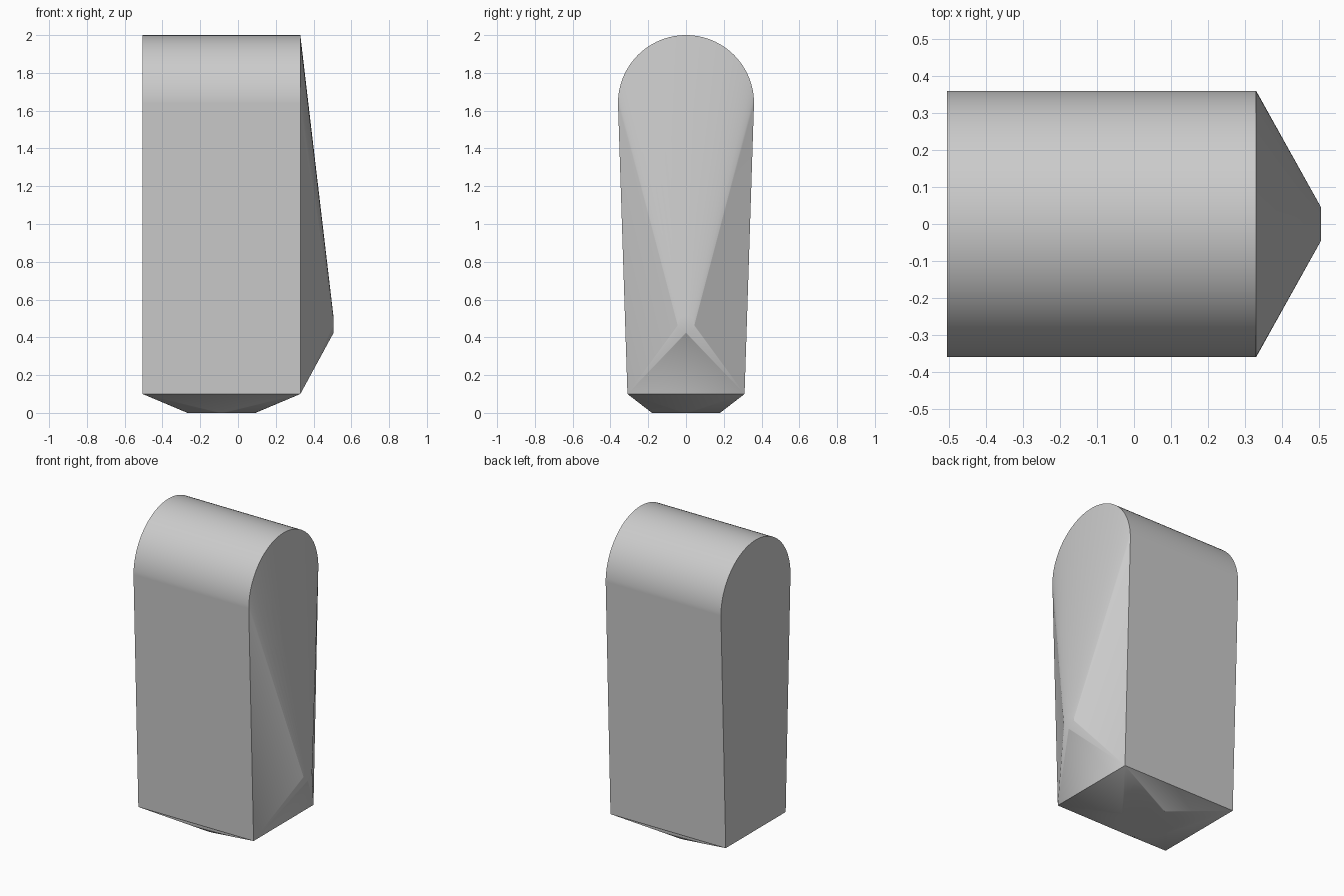
import bpy, bmesh
from math import sin, cos, pi

cube = bpy.data.objects.get("Cube")
if cube:
    bpy.data.objects.remove(cube, do_unlink=True)

BACK, FACE, TIP = -0.505, 0.33, 0.505    # x stations
FOOT = 0.1                               # height of the lower rim
HALF, R = 0.31, 0.36                     # foot half width, crown radius

grey = bpy.data.materials.new("plain_grey")
grey.use_nodes = True
color = (0.6, 0.6, 0.6, 1)
grey.diffuse_color = color
grey.node_tree.nodes["Principled BSDF"].inputs["Base Color"].default_value = color


def circle(cx, cy, r, n=64, start=0.0, sweep=2 * pi):
    return [(cx + r * cos(start + sweep * i / n), cy + r * sin(start + sweep * i / n))
            for i in range(n)]


def hull_part(name, points, is_open):
    """Convex skin over the points, without the faces hidden by a neighbour."""
    bm = bmesh.new()
    for p in points:
        bm.verts.new(p)
    bmesh.ops.convex_hull(bm, input=bm.verts[:])
    bmesh.ops.dissolve_limit(bm, angle_limit=0.002, verts=bm.verts[:], edges=bm.edges[:])
    bmesh.ops.recalc_face_normals(bm, faces=bm.faces[:])
    hidden = [f for f in bm.faces if is_open(f)]
    bmesh.ops.delete(bm, geom=hidden, context='FACES')
    mesh = bpy.data.meshes.new(name)
    bm.to_mesh(mesh)
    bm.free()
    mesh.materials.append(grey)
    ob = bpy.data.objects.new(name, mesh)
    bpy.context.collection.objects.link(ob)
    bpy.ops.object.select_all(action='DESELECT')
    ob.select_set(True)
    bpy.context.view_layer.objects.active = ob
    bpy.ops.object.shade_smooth_by_angle(angle=0.5)
    mod = ob.modifiers.new("even_shading", 'WEIGHTED_NORMAL')
    mod.keep_sharp = True
    return ob


# Arched outline in the y-z plane
arch = circle(0, 2 - R, R, 48, 0, pi) + [(-R, 2 - R), (-HALF, FOOT), (HALF, FOOT)]


def at_x(x, outline):
    return [(x, y, z) for y, z in outline]


# Arched main body, open where the bulge and base join it
hull_part("arched_body", at_x(BACK, arch) + at_x(FACE, arch),
          lambda f: f.normal.x > 0.99 or f.normal.z < -0.99)

# Side bulge narrowing to a small round tip
hull_part("side_bulge", at_x(FACE, arch) + at_x(TIP, circle(0, 0.468, 0.046)),
          lambda f: f.normal.x < -0.99)

# Base tapering from the rectangular rim to a round foot
rim = [(x, y, FOOT) for x in (BACK, FACE) for y in (-HALF, HALF)]
mid = (BACK + FACE) / 2
hull_part("tapered_base", rim + [(x, y, 0) for x, y in circle(mid, 0, 0.18)],
          lambda f: f.normal.z > 0.99)
